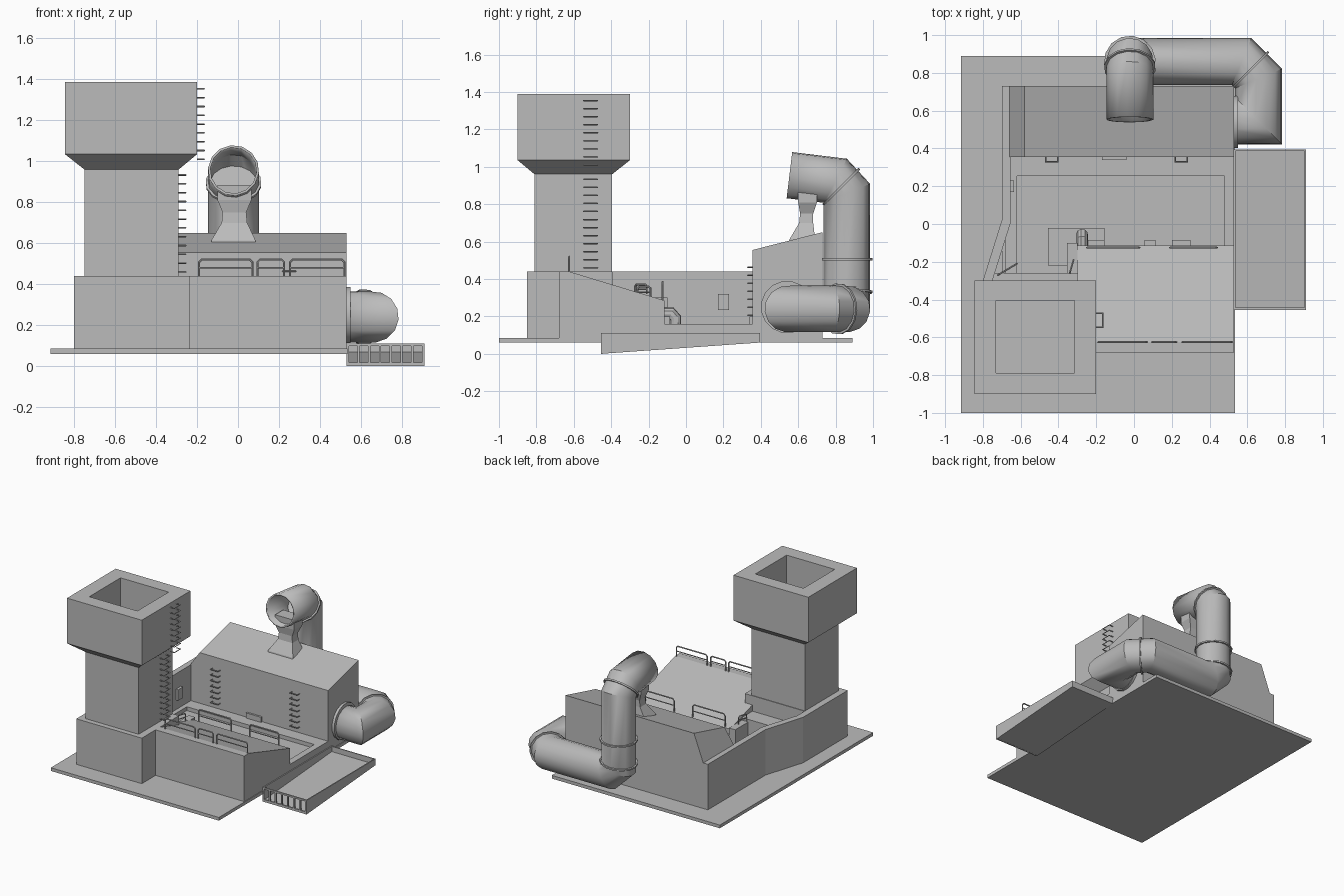
import bpy, bmesh, math
from mathutils import Vector

if "Cube" in bpy.data.objects:
    bpy.data.objects.remove(bpy.data.objects["Cube"])

grey = bpy.data.materials.new("concrete_grey")
grey.use_nodes = True
COLOUR = (0.5, 0.5, 0.5, 1)
grey.diffuse_color = COLOUR
grey.node_tree.nodes["Principled BSDF"].inputs["Base Color"].default_value = COLOUR


def finish(name, bm):
    bmesh.ops.recalc_face_normals(bm, faces=bm.faces)
    mesh = bpy.data.meshes.new(name)
    bm.to_mesh(mesh)
    bm.free()
    mesh.materials.append(grey)
    obj = bpy.data.objects.new(name, mesh)
    bpy.context.collection.objects.link(obj)
    return obj


def skin(bm, rings, caps=True):
    rings = [[bm.verts.new(p) for p in ring] for ring in rings]
    for a, b in zip(rings, rings[1:]):
        for i in range(len(a)):
            j = (i + 1) % len(a)
            bm.faces.new((a[i], a[j], b[j], b[i]))
    if caps:
        bm.faces.new(rings[0])
        bm.faces.new(rings[-1])


def loft(name, *levels):
    """Stack of rectangles, each (x0, x1, y0, y1, z)."""
    bm = bmesh.new()
    skin(bm, [[(a, c, z), (b, c, z), (b, d, z), (a, d, z)] for a, b, c, d, z in levels])
    return finish(name, bm)


def box(name, x0, x1, y0, y1, z0, z1):
    return loft(name, (x0, x1, y0, y1, z0), (x0, x1, y0, y1, z1))


def prism(name, outline, lo, hi, along_x=True):
    """Outline in yz pulled along x, or in xy pulled along z."""
    place = (lambda p, t: (t, *p)) if along_x else (lambda p, t: (*p, t))
    bm = bmesh.new()
    skin(bm, [[place(p, t) for p in outline] for t in (lo, hi)])
    return finish(name, bm)


def sweep(bm, path, radius, sides, caps=True):
    """Round tube with true mitred corners."""
    pts = [Vector(p) for p in path]
    dirs = [(b - a).normalized() for a, b in zip(pts, pts[1:])]
    u = dirs[0].orthogonal().normalized()
    v = dirs[0].cross(u)
    angles = [math.tau * (i + 0.5) / sides for i in range(sides)]
    ring = [pts[0] + radius * (u * math.cos(t) + v * math.sin(t)) for t in angles]
    rings = [ring]
    for i, d in enumerate(dirs):
        n = (d + dirs[i + 1]) if i + 1 < len(dirs) else d
        ring = [q + d * ((pts[i + 1] - q).dot(n) / d.dot(n)) for q in ring]
        rings.append(ring)
    skin(bm, rings, caps)


def tube(name, path, radius, sides=14, caps=True):
    bm = bmesh.new()
    sweep(bm, path, radius, sides, caps)
    return finish(name, bm)


def smooth(obj, angle=30):
    bpy.ops.object.select_all(action="DESELECT")
    obj.select_set(True)
    bpy.context.view_layer.objects.active = obj
    bpy.ops.object.shade_smooth_by_angle(angle=math.radians(angle))


def ladder(name, start, out, side, zs):
    """Staple rungs stepping up a wall."""
    bm = bmesh.new()
    start, out, side = Vector(start), Vector(out), Vector(side)
    for z in zs:
        p = start + Vector((0, 0, z))
        sweep(bm, [p - side, p - side + out, p + side + out, p + side], 0.004, 4)
    finish(name, bm)


def railing(name, a, b, height=0.08):
    """Hoop rail with a middle bar."""
    a, b, up = Vector(a), Vector(b), Vector((0, 0, height))
    cut = (b - a).normalized() * 0.012
    bm = bmesh.new()
    sweep(bm, [a, a + up * 0.85, a + up + cut, b + up - cut, b + up * 0.85, b], 0.005, 6)
    sweep(bm, [a + up / 2, b + up / 2], 0.004, 6)
    finish(name, bm)


# Ground slab and courtyard
TOP = 0.44
box("base_plate", -0.915, 0.535, -1.0, 0.89, 0.06, 0.085)
box("yard_floor", -0.7, 0.52, -0.4, 0.5, 0.08, 0.13)
box("yard_back_walk", -0.68, 0.53, 0.255, 0.4, 0.08, 0.16)
box("yard_left_walk", -0.68, -0.62, -0.3, 0.26, 0.08, 0.16)
box("yard_right_curb", 0.48, 0.53, -0.12, 0.36, 0.08, 0.16)
box("yard_step", -0.455, -0.155, -0.22, -0.02, 0.08, 0.15)

# Left wall with a kink, corner block, ledge and sloped front deck
prism("left_wall", [(-0.7, 0.73), (-0.7, 0.02), (-0.8, -0.3), (-0.8, -0.6),
                    (-0.75, -0.6), (-0.75, -0.3), (-0.655, 0), (-0.655, 0.73)],
      0.08, TOP, along_x=False)
box("corner_block", -0.8, -0.235, -0.85, -0.39, 0.08, TOP)
box("rear_ledge", -0.76, -0.3, -0.4, -0.26, 0.08, 0.32)
prism("front_deck", [(-0.68, 0.08), (-0.68, TOP), (-0.625, TOP), (-0.115, 0.285), (-0.115, 0.08)],
      -0.3, 0.53)
box("deck_side_post", -0.355, -0.3, -0.27, -0.1, 0.08, 0.3)

# Back building: sloped roof, chamfered left end
bm = bmesh.new()
end = [(0.355, 0.08), (0.73, 0.08), (0.73, 0.65), (0.355, 0.555)]
low = [(0.355, 0.08), (0.73, 0.08), (0.73, TOP), (0.355, TOP)]
skin(bm, [[(x, *p) for p in shape] for x, shape in ((0.53, end), (-0.58, end), (-0.66, low))])
finish("back_building", bm)

# Tower with flared hollow head
loft("tower", (-0.75, -0.29, -0.81, -0.395, 0.4), (-0.75, -0.29, -0.81, -0.395, 0.96),
     (-0.845, -0.2, -0.9, -0.3, 1.035), (-0.845, -0.2, -0.9, -0.3, 1.388),
     (-0.73, -0.315, -0.79, -0.405, 1.388), (-0.73, -0.315, -0.79, -0.405, 1.0))

# Ladders
step = 0.043
across_y, across_x = (0, 0.037, 0), (0.032, 0, 0)
ladder("tower_lower_ladder", (-0.29, -0.51, 0), (0.035, 0, 0), across_y,
       [0.46 + step * i for i in range(12)])
ladder("tower_upper_ladder", (-0.2, -0.51, 0), (0.035, 0, 0), across_y,
       [1.01 + step * i for i in range(9)])
for label, x in (("left", 0.25), ("right", -0.435)):
    ladder(label + "_building_ladder", (x, 0.355, 0), (0, -0.025, 0), across_x,
           [0.205 + step * i for i in range(7)])

# Railings
for i, (a, b) in enumerate(((-0.19, 0.07), (0.095, 0.225), (0.255, 0.52))):
    railing(f"front_railing_{i}", (a, -0.625, TOP), (b, -0.625, TOP))
for i, (a, b) in enumerate(((-0.25, 0.03), (0.19, 0.44))):
    railing(f"rear_railing_{i}", (a, -0.125, 0.285), (b, -0.125, 0.285), 0.1)
railing("ledge_railing_right", (-0.72, -0.27, 0.32), (-0.62, -0.21, 0.32), 0.05)
railing("ledge_railing_left", (-0.34, -0.26, 0.3), (-0.32, -0.19, 0.3), 0.06)

# Small wall fittings
box("wall_panel", -0.66, -0.635, 0.17, 0.23, 0.235, 0.32)
box("building_sill", -0.17, -0.04, 0.34, 0.36, 0.16, 0.2)
for i, (a, b) in enumerate(((-0.25, -0.155), (0.055, 0.115), (0.2, 0.3))):
    box(f"deck_sill_{i}", a, b, -0.12, -0.085, 0.13, 0.2)
smooth(tube("drain_pipe", [(-0.275, -0.13, 0.215), (-0.275, -0.08, 0.215),
                           (-0.275, -0.058, 0.19), (-0.275, -0.058, 0.13)], 0.032, 10))

# Large duct from the building side, around the back and up
CX, CY, CZ, R = -0.022, 0.86, 0.24, 0.125
duct = tube("duct", [(0.5, 0.545, CZ), (0.66, 0.545, CZ), (0.66, 0.77, CZ), (0.57, CY, CZ),
                     (0.05, CY, CZ), (CX, CY, CZ + 0.07), (CX, CY, 0.86),
                     (CX, 0.8, 0.925), (CX, 0.553, 0.955)], R, 14, caps=False)
wall = duct.modifiers.new("wall", "SOLIDIFY")
wall.thickness = 0.012
wall.offset = -1
smooth(duct)
smooth(tube("duct_collar", [(0.52, 0.54, CZ + 0.01), (0.55, 0.54, CZ + 0.01)], 0.14, 16))


def band(name, centre, axis):
    c, h = Vector(centre), Vector(axis).normalized() * 0.006
    smooth(tube(name, [c - h, c + h], R + 0.012, 14))


# Clamp bands, hollowed so the duct stays open
for name, centre, axis in (
        ("riser_band", (CX, CY, 0.505), (0, 0, 1)),
        ("lower_band", (CX, CY, 0.33), (-0.1, 0, 1)),
        ("corner_band", (0.615, 0.815, CZ), (-1, 1, 0)),
        ("upper_band", (CX, 0.83, 0.893), (0, -0.8, 0.8))):
    band(name, centre, axis)

# Duct support bracket
loft("duct_support", (-0.13, 0.085, 0.55, 0.7, 0.59), (-0.13, 0.085, 0.555, 0.69, 0.615),
     (-0.08, 0.045, 0.605, 0.68, 0.7), (-0.075, 0.04, 0.61, 0.68, 0.75),
     (-0.1, 0.065, 0.6, 0.7, 0.81), (-0.1, 0.065, 0.6, 0.7, 0.885))

# Side tray with sloped floor and front grating
Y0, Y1, RIM = -0.455, 0.395, 0.11
cheek = [(Y0, 0), (Y1, 0.06), (Y1, RIM), (Y0, RIM)]
prism("tray_inner_side", cheek, 0.53, 0.538)
prism("tray_outer_side", cheek, 0.902, 0.91)
prism("tray_floor", [(Y0, 0), (Y1, 0.06), (Y1, 0.07), (Y0, 0.01)], 0.53, 0.91)
box("tray_back", 0.53, 0.91, Y1 - 0.008, Y1, 0.06, RIM)
box("grating_top", 0.53, 0.91, Y0, Y0 + 0.012, 0.098, RIM)
box("grating_bottom", 0.53, 0.91, Y0, Y0 + 0.012, 0, 0.018)
for i in range(8):
    x = 0.536 + i * 0.0525
    box(f"grating_bar_{i}", x - 0.006, x + 0.006, Y0, Y0 + 0.012, 0.01, 0.105)
